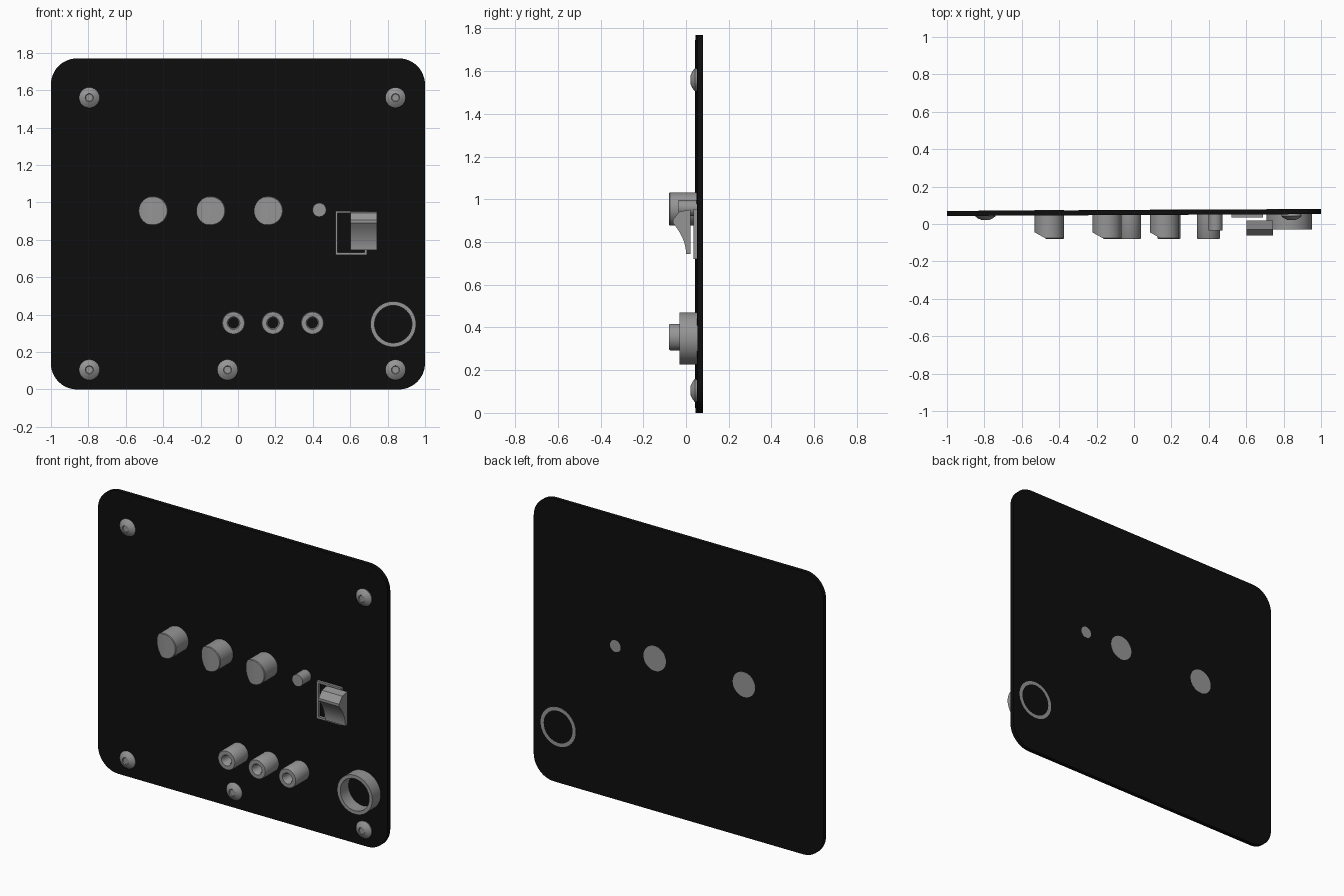
import bpy, bmesh, math
from mathutils import Vector

cube = bpy.data.objects.get("Cube")
if cube:
    bpy.data.objects.remove(cube, do_unlink=True)


def material(name, rgb):
    m = bpy.data.materials.new(name)
    m.use_nodes = True
    colour = (*rgb, 1)
    m.diffuse_color = colour
    m.node_tree.nodes["Principled BSDF"].inputs["Base Color"].default_value = colour
    return m


BLACK = material("panel black", (0.004, 0.004, 0.004))
GREY = material("metal grey", (0.3, 0.3, 0.3))
TILT = 0.005          # slight turn of the panel about z
FRONT, BACK = 0.048, 0.075


def finish(name, bm, mat, loc=(0, 0, 0), smooth=True):
    bmesh.ops.recalc_face_normals(bm, faces=bm.faces)
    mesh = bpy.data.meshes.new(name)
    bm.to_mesh(mesh)
    bm.free()
    mesh.materials.append(mat)
    ob = bpy.data.objects.new(name, mesh)
    ob.location = loc
    bpy.context.collection.objects.link(ob)
    if smooth:
        bpy.ops.object.select_all(action='DESELECT')
        ob.select_set(True)
        bpy.context.view_layer.objects.active = ob
        bpy.ops.object.shade_smooth_by_angle(angle=math.radians(35))
    return ob


def lathe(profile, closed=False, sides=40):
    """Revolve (radius, y) points around the y axis."""
    bm = bmesh.new()
    verts = [bm.verts.new((r, y, 0)) for r, y in profile]
    pairs = list(zip(verts, verts[1:] + verts[:1])) if closed else list(zip(verts, verts[1:]))
    edges = [bm.edges.new(p) for p in pairs]
    bmesh.ops.spin(bm, geom=verts + edges, cent=(0, 0, 0), axis=(0, 1, 0),
                   angle=math.tau, steps=sides, use_merge=True)
    bmesh.ops.remove_doubles(bm, verts=bm.verts, dist=1e-5)
    return bm


def prism(points, axis, depth):
    """Extrude a flat outline along an axis vector."""
    bm = bmesh.new()
    face = bm.faces.new([bm.verts.new(p) for p in points])
    out = bmesh.ops.extrude_face_region(bm, geom=[face], use_keep_orig=True)
    moved = [v for v in out["geom"] if isinstance(v, bmesh.types.BMVert)]
    bmesh.ops.translate(bm, verts=moved, vec=Vector(axis) * depth)
    return bm


# Rounded panel
W, H, R = 1.0, 1.77, 0.14
outline = []
for i, (cx, cz) in enumerate([(W - R, H - R), (R - W, H - R), (R - W, R), (W - R, R)]):
    for k in range(13):
        a = math.pi / 2 * (i + k / 12)
        outline.append((cx + R * math.cos(a), FRONT, cz + R * math.sin(a)))
panel = finish("panel", prism(outline, (0, 1, 0), BACK - FRONT), BLACK)
panel.rotation_euler.z = TILT


def back_at(x, through=True):
    return BACK + TILT * x + (0.001 if through else -0.006)


# Large knobs with one slanted cut on the front
for i, x in enumerate((-0.453, -0.145, 0.163)):
    bm = lathe([(0, -0.08), (0.074, -0.08), (0.078, -0.076),
                (0.078, back_at(x, i != 1)), (0, back_at(x, i != 1))])
    cut = bmesh.ops.bisect_plane(bm, geom=bm.verts[:] + bm.edges[:] + bm.faces[:],
                                 plane_co=(-0.015, -0.08, 0), plane_no=(-0.035, -0.062, 0),
                                 clear_outer=True)
    rim = [e for e in cut["geom_cut"] if isinstance(e, bmesh.types.BMEdge)]
    bmesh.ops.contextual_create(bm, geom=rim)
    finish("knob_%d" % (i + 1), bm, GREY, (x, 0, 0.955))

# Small button
x = 0.435
finish("small_button", lathe([(0, -0.034), (0.037, -0.034), (0.037, back_at(x)),
                              (0, back_at(x))]), GREY, (x, 0, 0.96))

# Row of hollow sockets
for i, x in enumerate((-0.024, 0.187, 0.398)):
    finish("socket_%d" % (i + 1),
           lathe([(0.062, 0.06), (0.062, -0.074), (0.058, -0.08), (0.034, -0.08),
                  (0.027, -0.07), (0.027, 0.06)], True), GREY, (x, 0, 0.355))

# Large open ring
x = 0.83
finish("ring", lathe([(0.122, back_at(x)), (0.122, -0.03), (0.1, -0.03),
                      (0.1, back_at(x))], True, 56), GREY, (x, 0, 0.349))

# Domed screws with a shallow recess
for i, (x, z) in enumerate([(-0.795, 1.56), (0.842, 1.56), (-0.795, 0.105),
                            (-0.056, 0.105), (0.842, 0.105)]):
    finish("screw_%d" % (i + 1),
           lathe([(0, 0.056), (0.05, 0.056), (0.055, 0.042), (0.04, 0.03), (0.022, 0.022),
                  (0.019, 0.027), (0, 0.028)], sides=24), GREY, (x, 0, z))

# Switch frame: four thin bars
x0, x1, z0, z1, t = 0.52, 0.69, 0.72, 0.955, 0.013
bm = bmesh.new()
outer = [(x0, z0), (x1, z0), (x1, z1), (x0, z1)]
inner = [(x0 + t, z0 + t), (x1 - t, z0 + t), (x1 - t, z1 - t), (x0 + t, z1 - t)]
loops = [[bm.verts.new((px, y, pz)) for px, pz in ring]
         for ring, y in ((outer, 0.035), (inner, 0.035), (inner, 0.056), (outer, 0.056))]
for a, b in zip(loops, loops[1:] + loops[:1]):
    for k in range(4):
        n = (k + 1) % 4
        bm.faces.new((a[k], a[n], b[n], b[k]))
finish("switch_frame", bm, GREY, smooth=False)

# Rocker with a concave lower front
side = [(0.02, 0.745), (0.02, 0.952), (-0.03, 0.943), (-0.062, 0.905)]
for k in range(9):
    s = k / 8
    side.append((-0.062 + 0.062 * (1 - (1 - s) ** 2), 0.89 - 0.145 * s))
finish("switch_rocker", prism([(0.602, y, z) for y, z in side], (1, 0, 0), 0.142), GREY)
